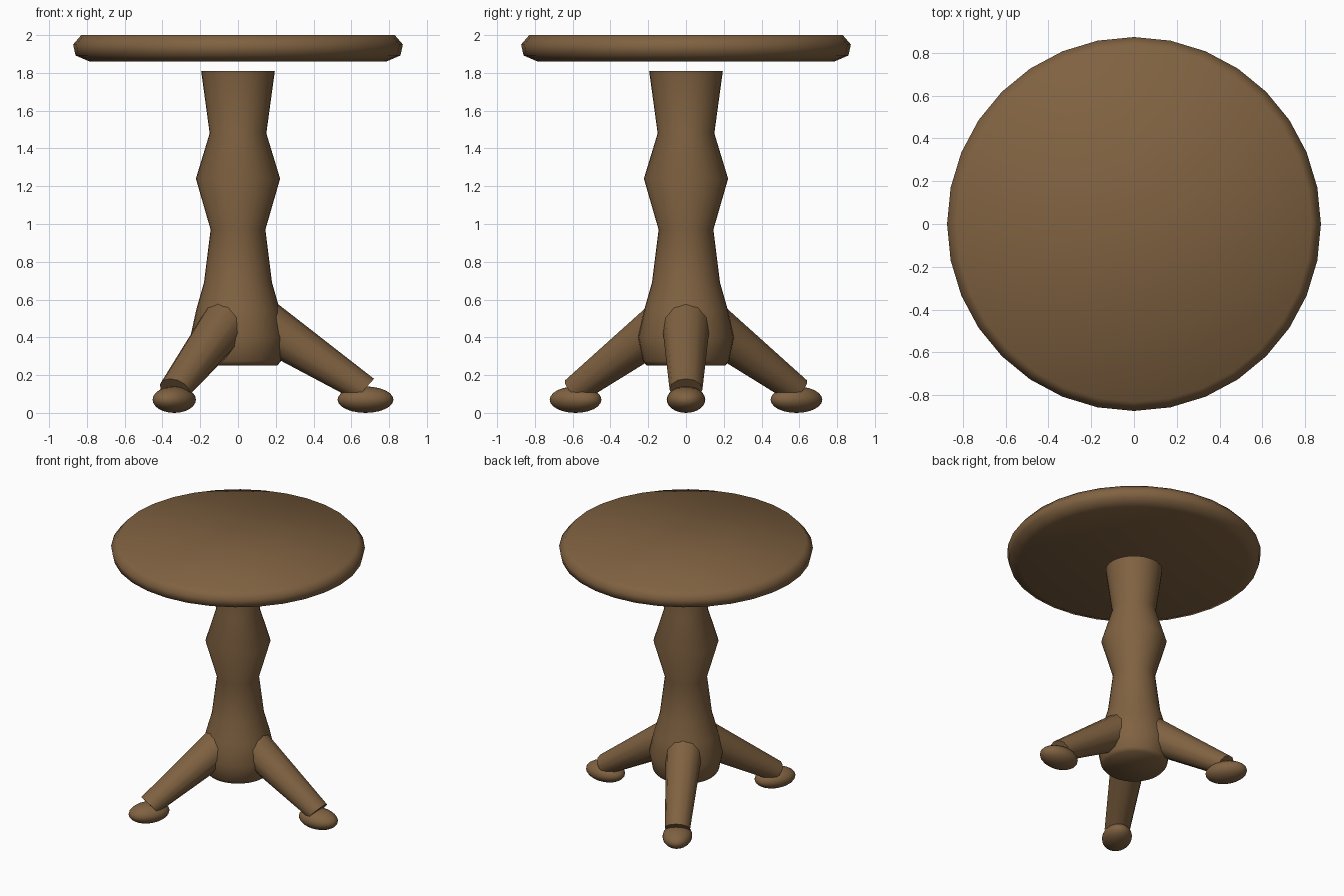
import bpy, bmesh, math
from mathutils import Matrix, Vector

if "Cube" in bpy.data.objects:
    bpy.data.objects.remove(bpy.data.objects["Cube"])

wood = bpy.data.materials.new("brown wood")
wood.diffuse_color = (0.216, 0.122, 0.053, 1)
wood.use_nodes = True
wood.node_tree.nodes["Principled BSDF"].inputs["Base Color"].default_value = wood.diffuse_color


def loft(name, rings, turn=0.0):
    """Skin a list of equal-length point rings and cap both ends."""
    bm = bmesh.new()
    loops = [[bm.verts.new(p) for p in ring] for ring in rings]
    n = len(loops[0])
    for a, b in zip(loops, loops[1:]):
        for i in range(n):
            j = (i + 1) % n
            bm.faces.new((a[i], a[j], b[j], b[i]))
    bm.faces.new(loops[0])
    bm.faces.new(loops[-1])
    bmesh.ops.recalc_face_normals(bm, faces=bm.faces)
    return finish(name, bm, turn)


def finish(name, bm, turn=0.0):
    bm.transform(Matrix.Rotation(turn, 4, 'Z'))
    mesh = bpy.data.meshes.new(name)
    bm.to_mesh(mesh)
    bm.free()
    mesh.materials.append(wood)
    ob = bpy.data.objects.new(name, mesh)
    bpy.context.collection.objects.link(ob)
    bpy.ops.object.select_all(action='DESELECT')
    ob.select_set(True)
    bpy.context.view_layer.objects.active = ob
    bpy.ops.object.shade_smooth_by_angle(angle=math.radians(55))
    return ob


def ring(centre, u, v, n):
    """Ellipse of n points spanned by the half-axes u and v."""
    c, u, v = Vector(centre), Vector(u), Vector(v)
    return [c + u * math.cos(2 * math.pi * i / n) + v * math.sin(2 * math.pi * i / n)
            for i in range(n)]


def turned(name, profile, n):
    return loft(name, [ring((0, 0, z), (r, 0, 0), (0, r, 0), n) for r, z in profile])


# Round top with a chamfered rim, floating just above the column
turned("table_top", [(0.785, 1.86), (0.86, 1.892), (0.873, 1.95), (0.83, 2.0)], 32)

# Turned column
turned("column", [(0.208, 0.25), (0.228, 0.275), (0.253, 0.40), (0.22, 0.55),
                  (0.18, 0.69), (0.145, 0.97), (0.223, 1.24), (0.15, 1.48),
                  (0.195, 1.81)], 32)

# Three splayed legs with flattened oval feet
for k in range(3):
    turn = k * 2 * math.pi / 3
    loft(f"leg_{k + 1}", [
        ring((0.10, 0, 0.497), (0.05, 0, 0.127), (0, 0.13, 0), 12),
        ring((0.67, 0, 0.124), (0.05, 0, 0.0565), (0, 0.087, 0), 12)], turn)

    bm = bmesh.new()
    bmesh.ops.create_uvsphere(bm, u_segments=24, v_segments=12, radius=1)
    bm.transform(Matrix.Translation((0.675, 0, 0.07))
                 @ Matrix.Diagonal((0.148, 0.102, 0.07, 1)))
    finish(f"foot_{k + 1}", bm, turn)
